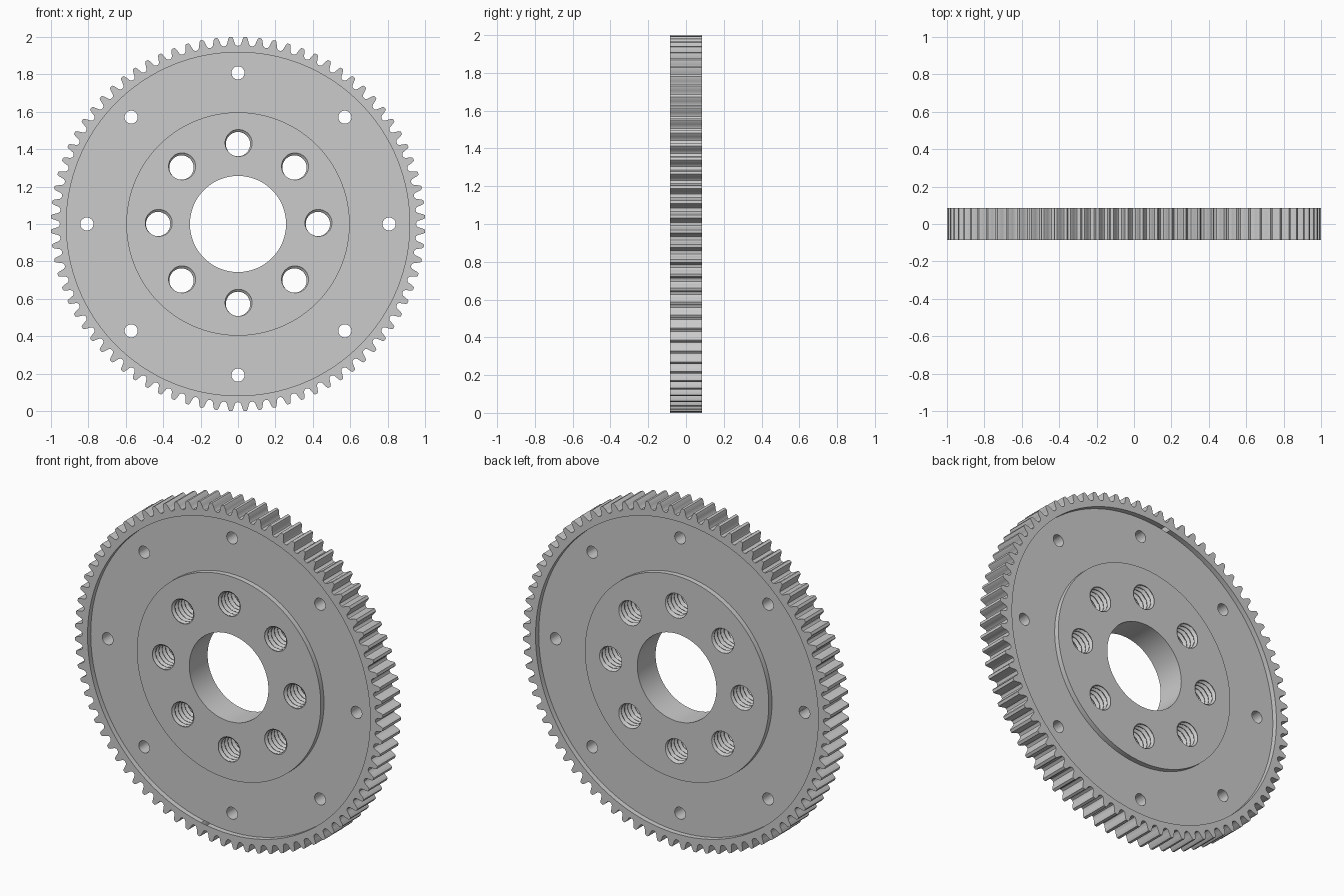
import bpy, bmesh, math
from mathutils import Matrix
from math import pi, sin, cos

if "Cube" in bpy.data.objects:
    bpy.data.objects.remove(bpy.data.objects["Cube"])

TEETH, HALF = 80, 0.085
CENTRE = (0, 0, 1)


def loft(name, rings):
    """Closed solid through rings of (x, y, z) points, relative to the gear centre."""
    bm = bmesh.new()
    loops = [[bm.verts.new(p) for p in ring] for ring in rings]
    n = len(loops[0])
    for a, b in zip(loops, loops[1:]):
        for i in range(n):
            j = (i + 1) % n
            bm.faces.new((a[i], a[j], b[j], b[i]))
    bm.faces.new(loops[0])
    bm.faces.new(loops[-1])
    bmesh.ops.recalc_face_normals(bm, faces=bm.faces)
    me = bpy.data.meshes.new(name)
    bm.to_mesh(me)
    bm.free()
    ob = bpy.data.objects.new(name, me)
    ob.location = CENTRE
    bpy.context.collection.objects.link(ob)
    return ob


def circle(r, y, n, cx=0, cz=0):
    return [(cx + r * cos(2 * pi * i / n), y, cz + r * sin(2 * pi * i / n)) for i in range(n)]


def recess(name, y0, y1, r_in, r_out, n=160):
    """Ring-shaped cutter."""
    bm = bmesh.new()
    loops = [[bm.verts.new(p) for p in circle(r, y, n)]
             for r, y in ((r_in, y0), (r_out, y0), (r_out, y1), (r_in, y1))]
    for k in range(4):
        a, b = loops[k], loops[(k + 1) % 4]
        for i in range(n):
            j = (i + 1) % n
            bm.faces.new((a[i], a[j], b[j], b[i]))
    bmesh.ops.recalc_face_normals(bm, faces=bm.faces)
    me = bpy.data.meshes.new(name)
    bm.to_mesh(me)
    bm.free()
    ob = bpy.data.objects.new(name, me)
    ob.location = CENTRE
    bpy.context.collection.objects.link(ob)
    return ob


def threaded(name, cx, cz, r_minor=0.065, r_major=0.079, pitch=0.03, n=32):
    """Screw-thread cutter: radius rises and falls along a helix."""
    rings = []
    steps = 60
    for k in range(steps + 1):
        y = -0.1 + 0.2 * k / steps
        ring = []
        for i in range(n):
            a = 2 * pi * i / n
            t = abs(((y / pitch - i / n) % 1) * 2 - 1)
            r = r_minor + (r_major - r_minor) * min(1, max(0, t * 1.4 - 0.2))
            ring.append((cx + r * cos(a), y, cz + r * sin(a)))
        rings.append(ring)
    return loft(name, rings)


# toothed disc: (fraction of pitch, radius) for one rounded tooth
tooth = [(-0.5, 0.951), (-0.38, 0.953), (-0.29, 0.960), (-0.23, 0.975), (-0.17, 0.990),
         (-0.10, 0.999), (0.10, 0.999), (0.17, 0.990), (0.23, 0.975), (0.29, 0.960), (0.38, 0.953)]
outline = []
for k in range(TEETH):
    for f, r in tooth:
        a = 2 * pi * (k + 0.5 + f) / TEETH
        outline.append((r * 1.0015 * cos(a), r * 1.0015 * sin(a)))
gear = loft("gear_wheel", [[(x, y, z) for x, z in outline] for y in (-HALF, HALF)])

# bore, web recesses, threaded bolt holes and small pin holes
cutters = [loft("bore_cutter", [circle(0.257, y, 96) for y in (-0.2, 0.2)]),
           recess("front_recess_cutter", -0.2, -HALF + 0.03, 0.597, 0.918),
           recess("back_recess_cutter", HALF - 0.03, 0.2, 0.597, 0.918)]
for k in range(8):
    c, s = cos(k * pi / 4), sin(k * pi / 4)
    cutters.append(threaded("bolt_hole_cutter", 0.427 * c, 0.427 * s))
    cutters.append(loft("pin_hole_cutter",
                        [circle(0.035, y, 32, 0.808 * c, 0.808 * s) for y in (-0.2, 0.2)]))

bpy.context.view_layer.objects.active = gear
for cut in cutters:
    mod = gear.modifiers.new("cut", 'BOOLEAN')
    mod.operation, mod.solver, mod.object = 'DIFFERENCE', 'EXACT', cut
    bpy.ops.object.modifier_apply(modifier=mod.name)
    bpy.data.objects.remove(cut)

bpy.ops.object.select_all(action='DESELECT')
gear.select_set(True)
bpy.ops.object.shade_smooth_by_angle(angle=math.radians(30))
